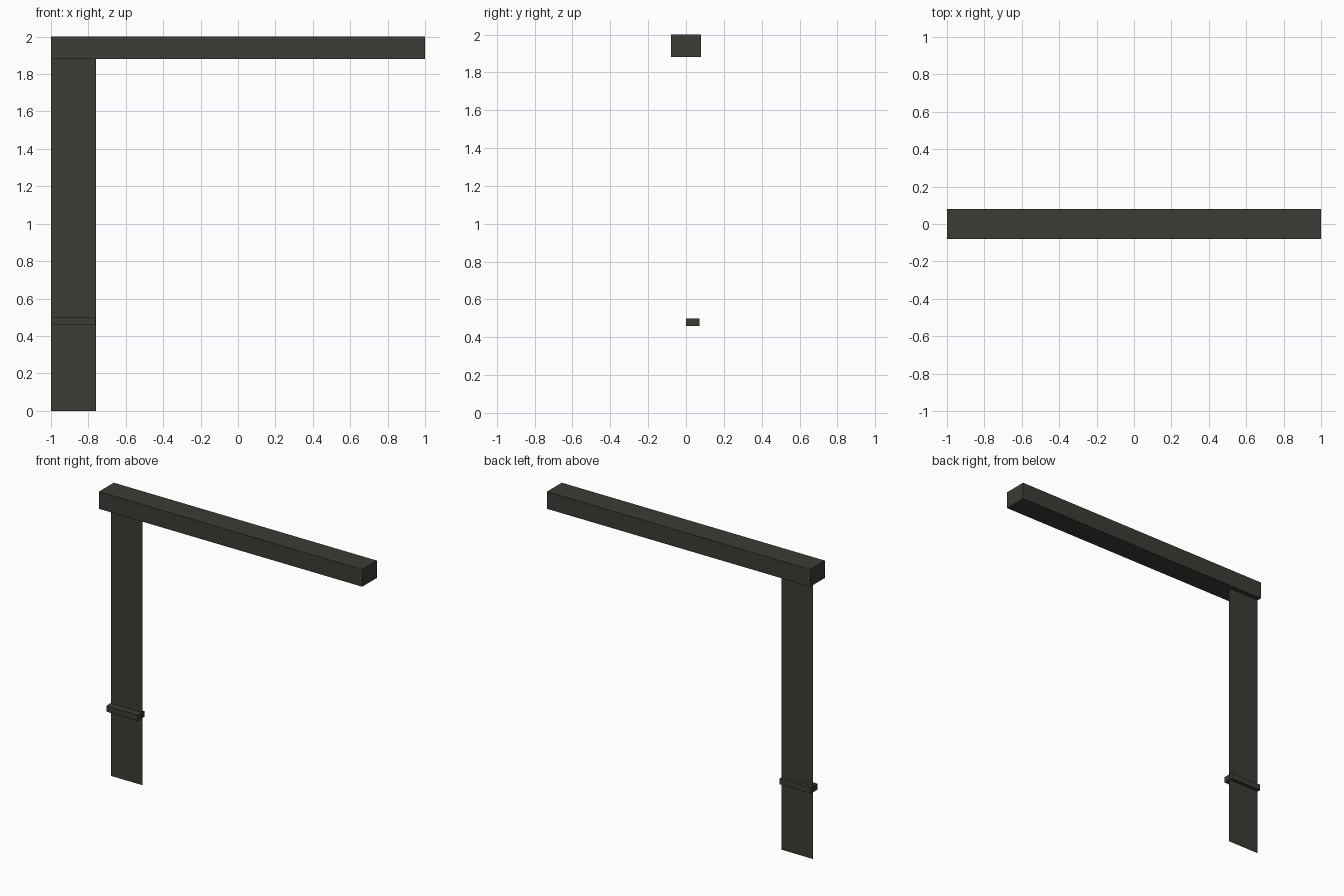
import bpy, bmesh

if "Cube" in bpy.data.objects:
    bpy.data.objects.remove(bpy.data.objects["Cube"])

mat = bpy.data.materials.new("dark_olive_grey")
mat.diffuse_color = (0.045, 0.044, 0.036, 1)
mat.use_nodes = True
mat.node_tree.nodes["Principled BSDF"].inputs["Base Color"].default_value = mat.diffuse_color


def finish(name, bm):
    me = bpy.data.meshes.new(name)
    bm.to_mesh(me)
    bm.free()
    me.materials.append(mat)
    ob = bpy.data.objects.new(name, me)
    bpy.context.collection.objects.link(ob)
    return ob


def box(name, x, y, z):
    bm = bmesh.new()
    bmesh.ops.create_cube(bm, size=1)
    for v in bm.verts:
        v.co = [r[0] if c < 0 else r[1] for c, r in zip(v.co, (x, y, z))]
    return finish(name, bm)


# Long top beam
box("top_beam", (-1, 1), (-0.08, 0.08), (1.882, 2))

# Small cross rail wrapped around the panel
box("cross_rail", (-1, -0.762), (0.0, 0.072), (0.459, 0.499))

# Upright panel, a single sheet without thickness
bm = bmesh.new()
bm.faces.new([bm.verts.new((x, 0.048, z)) for x, z in
              ((-1, 0), (-0.758, 0), (-0.758, 1.882), (-1, 1.882))])
finish("upright_panel", bm)
